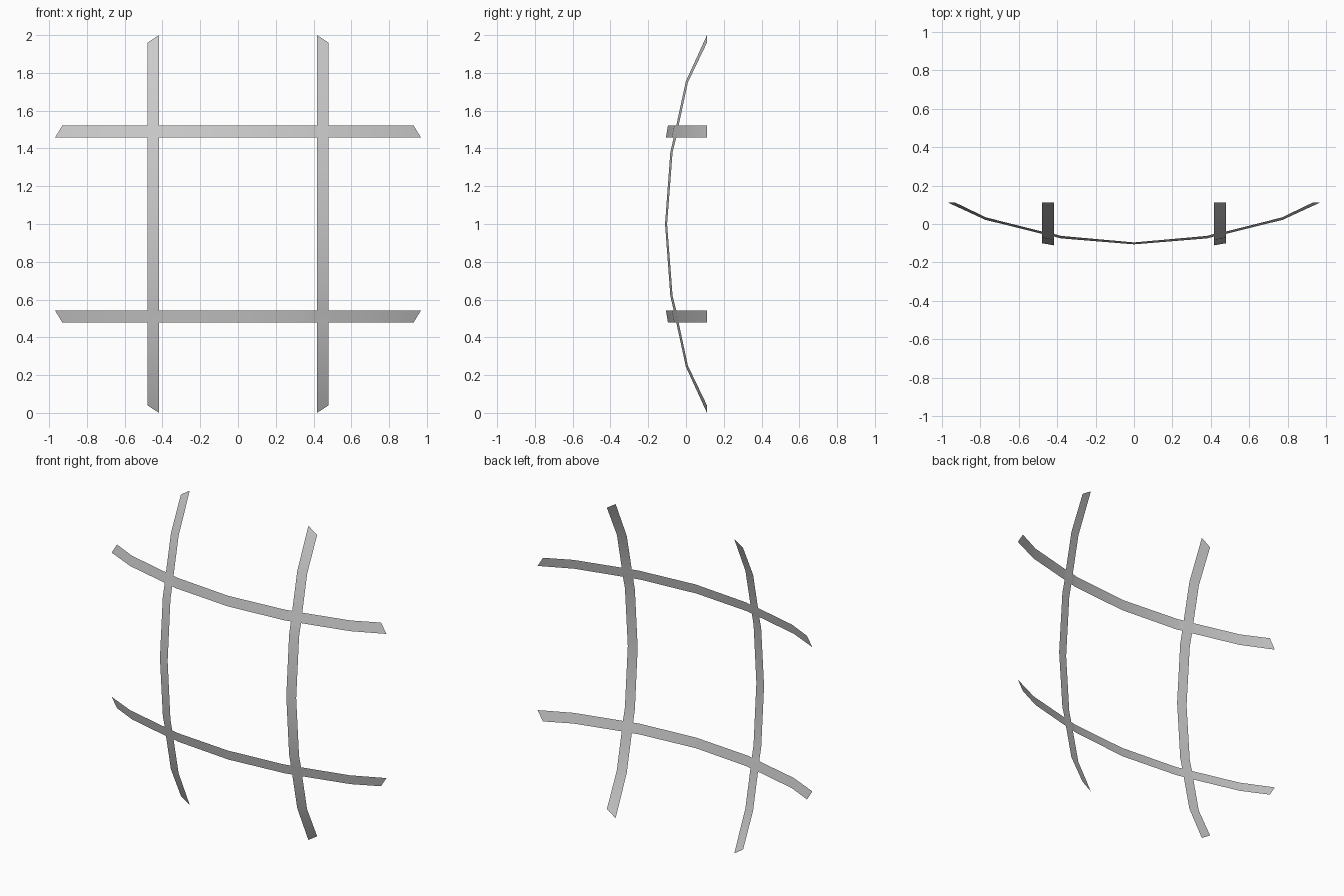
import bpy, bmesh

if "Cube" in bpy.data.objects:
    bpy.data.objects.remove(bpy.data.objects["Cube"])

IN_X, OUT_X = 0.418, 0.480     # vertical strip edges
IN_Z, OUT_Z = 0.459, 0.521     # horizontal strip edges, measured from mid height
# Depth at the four corners of a crossing, shared by both strips
CORNER = {(IN_X, IN_Z): -0.065, (OUT_X, IN_Z): -0.051,
          (IN_X, OUT_Z): -0.0515, (OUT_X, OUT_Z): -0.039}


def strip(name, inner, outer, place, skip=None):
    """Quarter ribbon between two edge curves of (distance, depth), mirrored in x and z."""
    bm = bmesh.new()
    a = [bm.verts.new(place(t, y, 0)) for t, y in inner]
    b = [bm.verts.new(place(t, y, 1)) for t, y in outer]
    for i in range(len(a) - 1):
        if i != skip:
            f = bm.faces.new((a[i], b[i], b[i + 1], a[i + 1]))
            f.smooth = True
            f.normal_update()
            if f.normal.y > 0:
                f.normal_flip()
    me = bpy.data.meshes.new(name)
    bm.to_mesh(me)
    bm.free()
    ob = bpy.data.objects.new(name, me)
    ob.location.z = 1.0
    bpy.context.collection.objects.link(ob)
    m = ob.modifiers.new("Mirror", 'MIRROR')
    m.use_axis = (True, False, True)
    m.merge_threshold = 0.0005
    return ob


# Two upright bowed strips
strip("vertical_strips",
      [(0, -0.111), (0.38, -0.083), (IN_Z, CORNER[IN_X, IN_Z]),
       (OUT_Z, CORNER[IN_X, OUT_Z]), (0.755, -0.001), (1.0, 0.111)],
      [(0, -0.100), (0.38, -0.071), (IN_Z, CORNER[OUT_X, IN_Z]),
       (OUT_Z, CORNER[OUT_X, OUT_Z]), (0.75, 0.010), (0.96, 0.111)],
      lambda t, y, e: ((IN_X, OUT_X)[e], y, t))

# Two level bowed strips, left open where the uprights cross
strip("horizontal_strips",
      [(0, -0.106), (0.38, -0.075), (IN_X, CORNER[IN_X, IN_Z]),
       (OUT_X, CORNER[OUT_X, IN_Z]), (0.775, 0.022), (0.968, 0.111)],
      [(0, -0.096), (0.38, -0.062), (IN_X, CORNER[IN_X, OUT_Z]),
       (OUT_X, CORNER[OUT_X, OUT_Z]), (0.77, 0.034), (0.93, 0.111)],
      lambda t, y, e: (t, y, (IN_Z, OUT_Z)[e]), skip=2)
